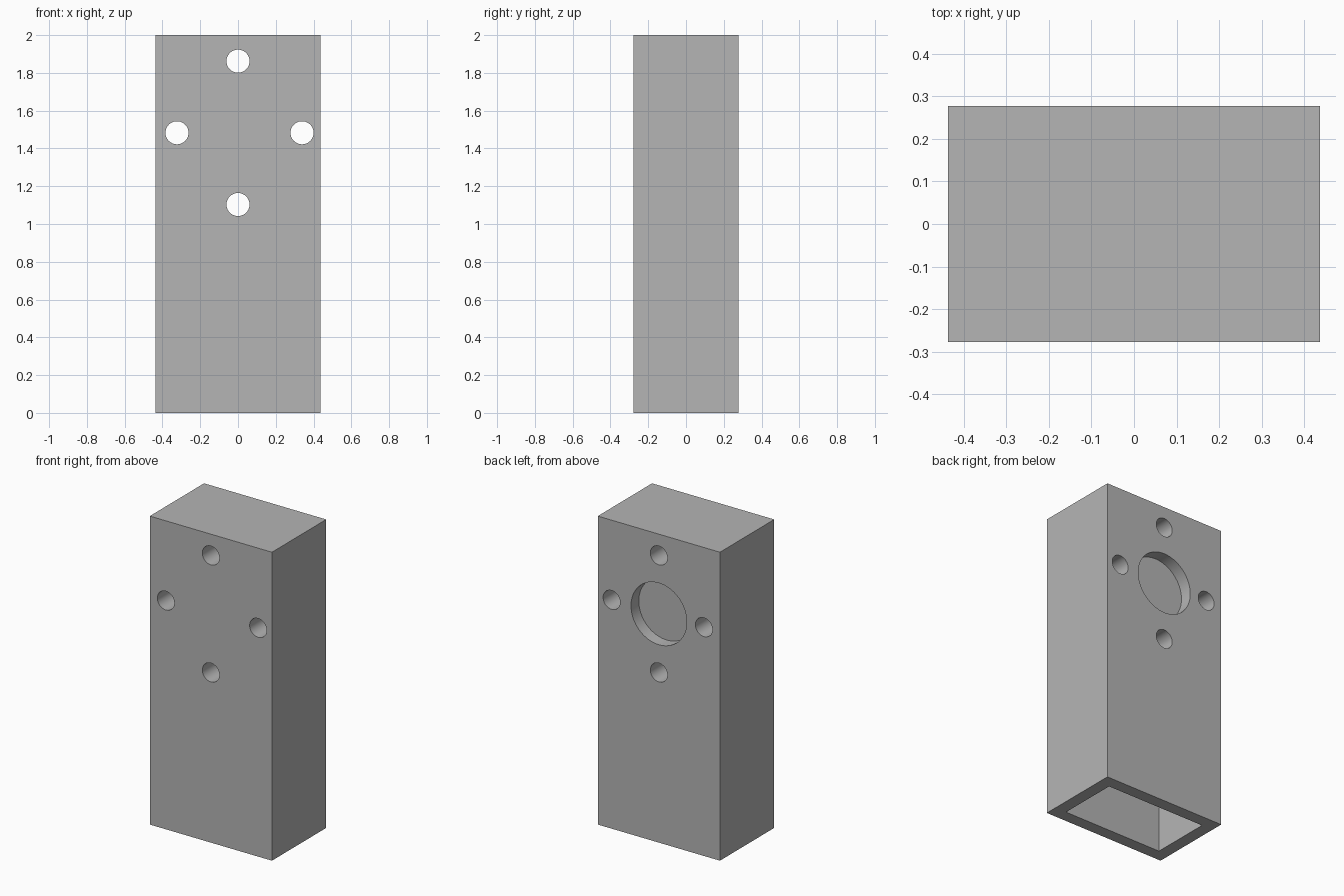
import bpy
from math import pi

if "Cube" in bpy.data.objects:
    bpy.data.objects.remove(bpy.data.objects["Cube"], do_unlink=True)

WIDTH, DEPTH, HEIGHT = 0.876, 0.556, 2.0
WALL = 0.08
SOCKET_TOP = 0.96
BORE_Z = 1.483

grey = bpy.data.materials.new("plain_grey")
grey.use_nodes = True
colour = (0.46, 0.46, 0.46, 1)
grey.diffuse_color = colour
grey.node_tree.nodes["Principled BSDF"].inputs["Base Color"].default_value = colour


def box(name, size, centre):
    bpy.ops.mesh.primitive_cube_add(size=1, location=centre)
    obj = bpy.context.object
    obj.name = name
    obj.scale = size
    bpy.ops.object.transform_apply(location=True, rotation=True, scale=True)
    return obj


def cylinder_along_y(name, radius, length, centre):
    bpy.ops.mesh.primitive_cylinder_add(vertices=64, radius=radius, depth=length,
                                        location=centre, rotation=(pi / 2, 0, 0))
    obj = bpy.context.object
    obj.name = name
    bpy.ops.object.transform_apply(location=True, rotation=True, scale=True)
    return obj


def cut(body, cutter):
    cutter.hide_render = True
    mod = body.modifiers.new(cutter.name, "BOOLEAN")
    mod.operation = "DIFFERENCE"
    mod.solver = "EXACT"
    mod.object = cutter
    bpy.context.view_layer.objects.active = body
    bpy.ops.object.modifier_apply(modifier=mod.name)
    bpy.data.objects.remove(cutter, do_unlink=True)


# Main block
body = box("mount_block", (WIDTH, DEPTH, HEIGHT), (0, 0, HEIGHT / 2))
body.data.materials.append(grey)

# Rectangular socket, open at the bottom
cut(body, box("socket_cutter", (WIDTH - 2 * WALL, DEPTH - 2 * WALL, 2 * SOCKET_TOP), (0, 0, 0)))

# Four screw holes from front to back
for x, z in ((0, 1.862), (0, 1.103), (-0.323, BORE_Z), (0.339, BORE_Z)):
    cut(body, cylinder_along_y("screw_hole_cutter", 0.061, 2 * DEPTH, (x, 0, z)))

# Shallow round recess in the back
cut(body, cylinder_along_y("recess_cutter", 0.2, 2 * WALL, (0, DEPTH / 2, BORE_Z)))

# Smooth bores with sharp rims
bpy.ops.object.select_all(action="DESELECT")
body.select_set(True)
bpy.context.view_layer.objects.active = body
bpy.ops.object.shade_smooth_by_angle(angle=pi / 6)
